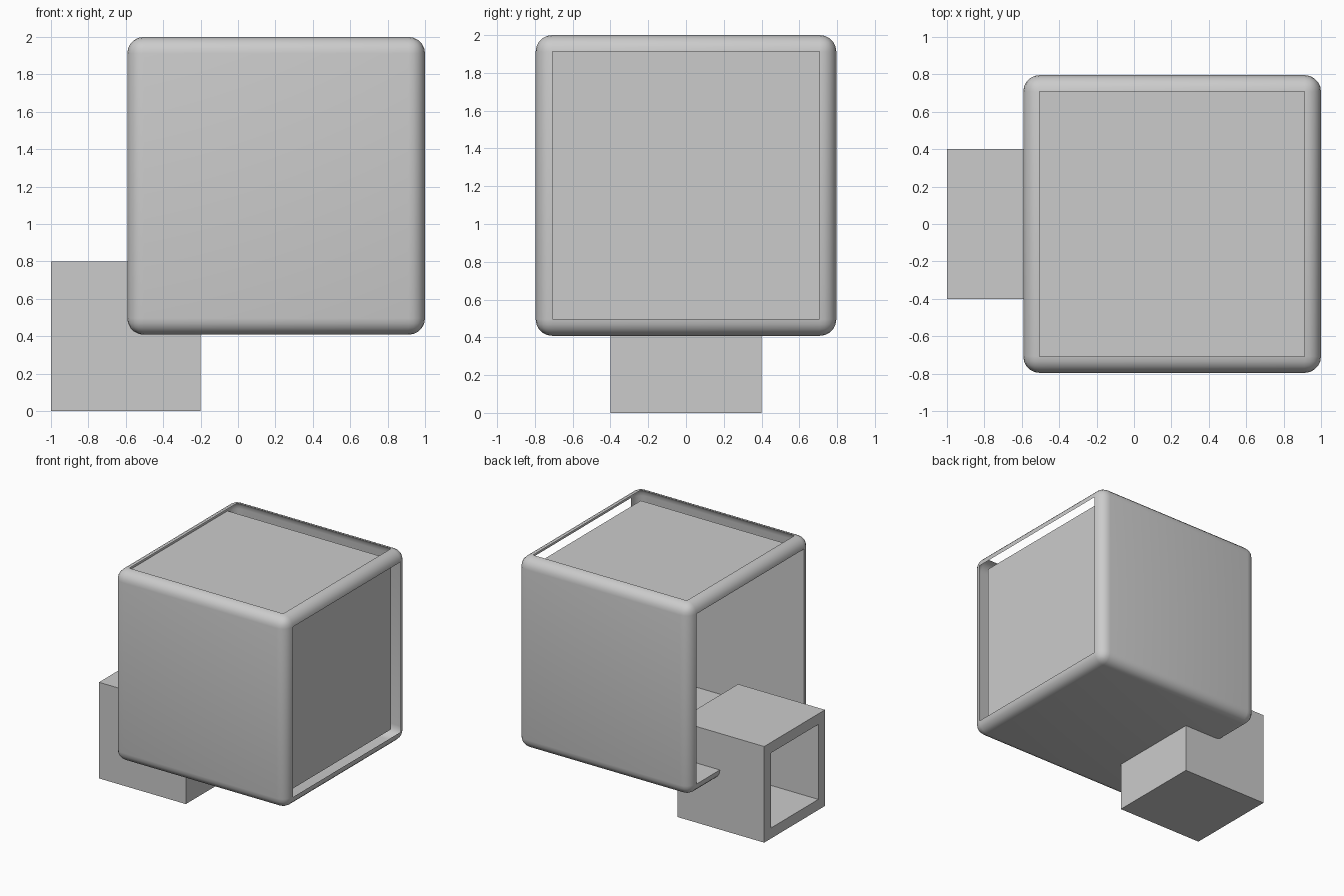
import bpy, bmesh
from mathutils import Matrix, Vector

if "Cube" in bpy.data.objects:
    bpy.data.objects.remove(bpy.data.objects["Cube"])

T = 0.088                                          # wall thickness and edge radius
LO, HI = Vector((-0.592, -0.796, 0.408)), Vector((1.0, 0.796, 2.0))


def box(name, lo, hi, open_dirs, radius=0.0):
    """Box between two corners, optionally rounded, with the flat faces in open_dirs removed."""
    lo, hi = Vector(lo), Vector(hi)
    bm = bmesh.new()
    bmesh.ops.create_cube(bm, size=1.0,
                          matrix=Matrix.Translation((lo + hi) / 2) @ Matrix.Diagonal((*(hi - lo), 1)))
    if radius:
        bmesh.ops.bevel(bm, geom=bm.edges[:], offset=radius, segments=5,
                        profile=0.5, affect='EDGES')
    bm.normal_update()
    gone = [f for f in bm.faces if f.calc_area() > 0.2
            and any(f.normal.dot(Vector(d)) > 0.99 for d in open_dirs)]
    bmesh.ops.delete(bm, geom=gone, context='FACES')
    mesh = bpy.data.meshes.new(name)
    bm.to_mesh(mesh)
    bm.free()
    ob = bpy.data.objects.new(name, mesh)
    bpy.context.collection.objects.link(ob)
    return ob


LEFT, RIGHT, UP = (-1, 0, 0), (1, 0, 0), (0, 0, 1)

# Large rounded outer skin, open at the left, right and top
skin = box("large_box_outer_skin", LO, HI, [LEFT, RIGHT, UP], T)
for p in skin.data.polygons:
    p.use_smooth = True

# Lining of the large box: recessed top and right panels, cavity open to the left
box("large_box_lining", LO + Vector((0, T, T)), HI - Vector((T, T, T)), [LEFT])

# Small square-edged box with thick walls, open to the left
small = box("small_box", (-1, -0.4, 0), (-0.2, 0.4, 0.8), [LEFT])
mod = small.modifiers.new("walls", 'SOLIDIFY')
mod.thickness = T
mod.offset = -1
mod.use_even_offset = True
